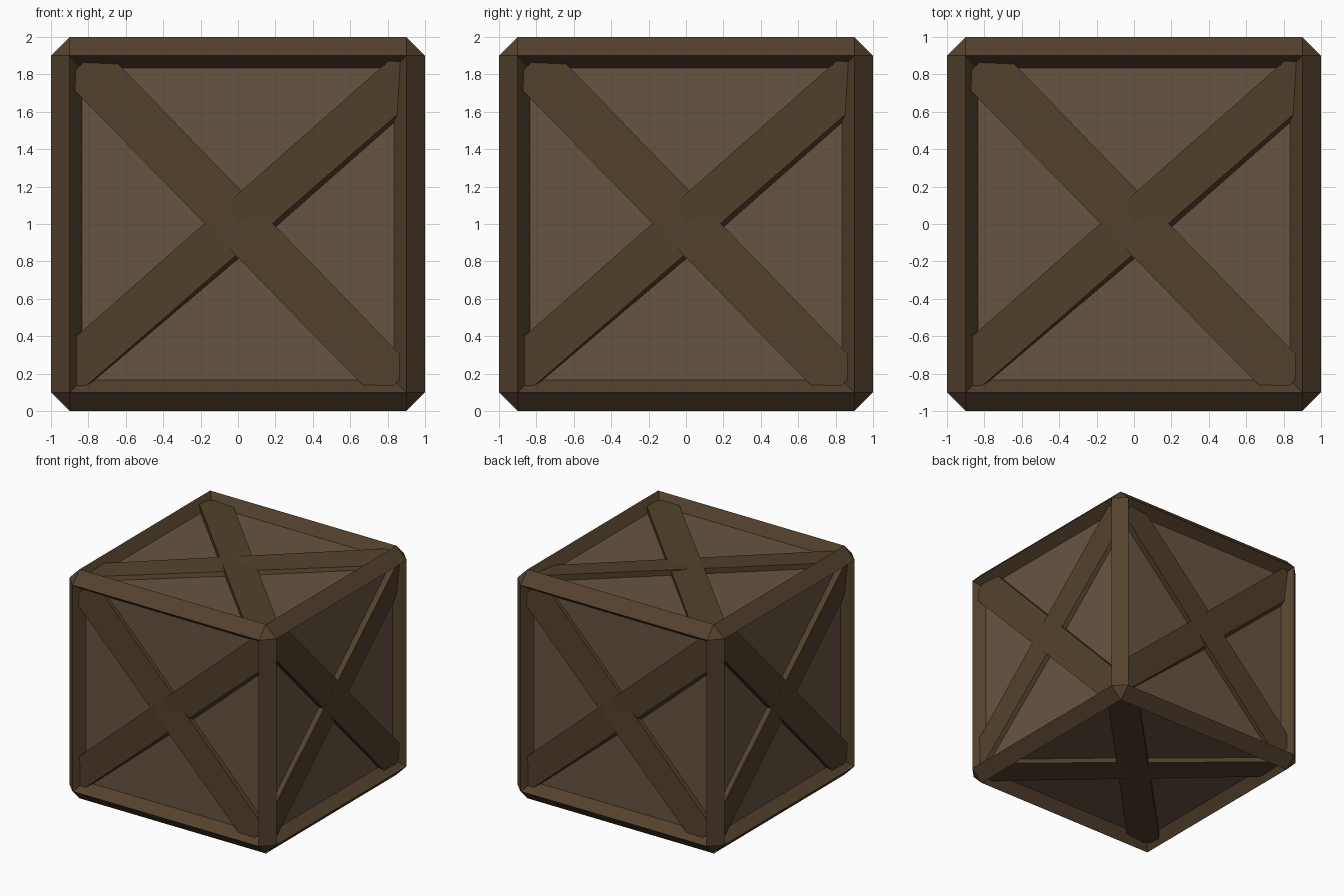
import bpy, bmesh
from math import pi
from mathutils import Matrix

if "Cube" in bpy.data.objects:
    bpy.data.objects.remove(bpy.data.objects["Cube"])


def material(name, rgb):
    m = bpy.data.materials.new(name)
    m.diffuse_color = (*rgb, 1)
    m.use_nodes = True
    m.node_tree.nodes["Principled BSDF"].inputs["Base Color"].default_value = m.diffuse_color
    return m


FRAME = material("frame_wood", (0.088, 0.053, 0.026))
PANEL = material("panel_wood", (0.134, 0.09, 0.053))
BRACE = material("brace_wood", (0.084, 0.054, 0.025))
SUNK = 0.093          # how far the panels sit behind the frame


def mesh_from(bm, name, mat):
    bmesh.ops.recalc_face_normals(bm, faces=bm.faces)
    me = bpy.data.meshes.new(name)
    bm.to_mesh(me)
    bm.free()
    me.materials.append(mat)
    return me


def place(name, me, rot=Matrix()):
    ob = bpy.data.objects.new(name, me)
    ob.matrix_world = Matrix.Translation((0, 0, 1)) @ rot
    bpy.context.collection.objects.link(ob)


# Edge frame: bevelled cube with each big side inset at 45 degrees and opened
bm = bmesh.new()
bmesh.ops.create_cube(bm, size=2)
bmesh.ops.bevel(bm, geom=bm.edges[:], offset=0.1, segments=1, affect='EDGES')
bm.normal_update()
sides = [f for f in bm.faces if f.calc_area() > 2]
bmesh.ops.inset_individual(bm, faces=sides, thickness=SUNK, depth=-SUNK)
bmesh.ops.delete(bm, geom=sides, context='FACES')
# normals already face outward; keep the open frame consistent
place("edge_frame", mesh_from(bm, "edge_frame", FRAME))

# Panels: the plain box behind the frame
bm = bmesh.new()
bmesh.ops.create_cube(bm, size=2 * (1 - SUNK))
place("panels", mesh_from(bm, "panels", PANEL))


def brace(name, corners, splay):
    """Plank on the front side; corners are (x, z, height), splay shifts the base."""
    bm = bmesh.new()
    top = [bm.verts.new((x, -d, z - 1)) for x, z, d in corners]
    low = [bm.verts.new((x + sx, -0.88, z - 1 + sz))
           for (x, z, d), (sx, sz) in zip(corners, splay)]
    bm.faces.new(top)
    bm.faces.new(low[::-1])
    for i in range(4):
        j = (i + 1) % 4
        bm.faces.new((top[i], low[i], low[j], top[j]))
    return mesh_from(bm, name, BRACE)


# Two slightly twisted planks crossing on each side
rising = brace("rising_brace",
               [(-0.88, 0.075, 0.946), (0.92, 1.645, 0.93),
                (0.86, 1.92, 0.96), (-0.92, 0.35, 0.95)],
               [(0.004, -0.006), (0.02, -0.04), (0, 0), (0, 0)])
falling = brace("falling_brace",
                [(-0.93, 1.772, 0.96), (0.75, 0.053, 0.945),
                 (0.93, 0.237, 0.95), (-0.73, 1.948, 0.936)],
                [(0, 0)] * 4)

# Repeat the cross on all six sides
turns = {"front": (0, 'Z'), "right": (pi / 2, 'Z'), "back": (pi, 'Z'),
         "left": (-pi / 2, 'Z'), "top": (-pi / 2, 'X'), "bottom": (pi / 2, 'X')}
for side, (angle, axis) in turns.items():
    rot = Matrix.Rotation(angle, 4, axis)
    place(side + "_rising_brace", rising, rot)
    place(side + "_falling_brace", falling, rot)
